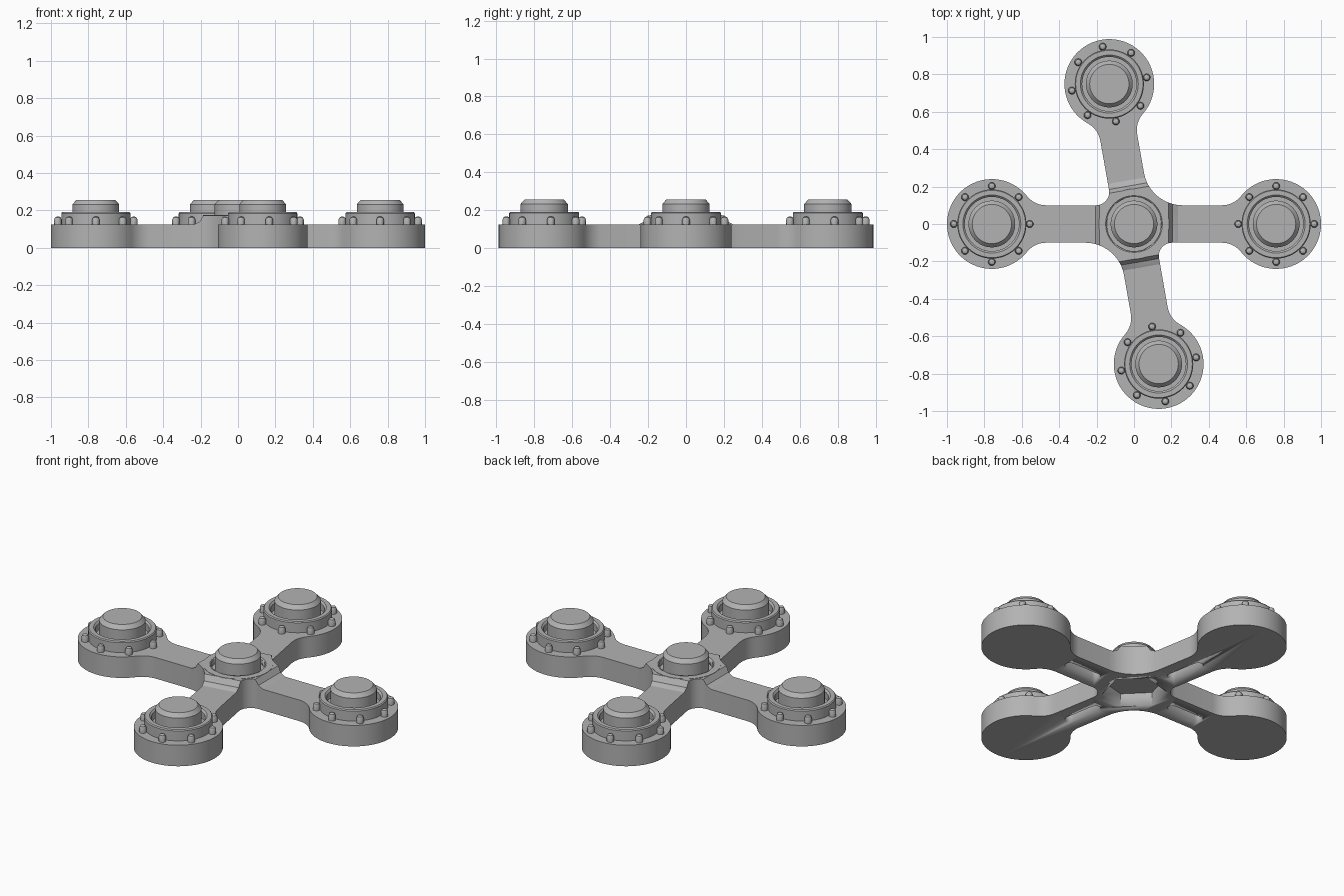
import bpy
import bmesh
from math import sin, cos, radians, atan2, degrees
from mathutils import Vector

cube = bpy.data.objects.get("Cube")
if cube:
    bpy.data.objects.remove(cube, do_unlink=True)

# One plain grey for the whole part
grey = bpy.data.materials.new("plain grey")
grey.use_nodes = True
colour = (0.45, 0.45, 0.45, 1)
grey.diffuse_color = colour
grey.node_tree.nodes["Principled BSDF"].inputs["Base Color"].default_value = colour

ARMS = [0, 100, 180, 280]      # arm directions in degrees
REACH = 0.76                   # hub centre to pad centre
PAD_R, HALF_W = 0.24, 0.10
HUB_R = 0.195
BASE_Z = 0.125


def polar(r, deg, centre=(0, 0)):
    a = radians(deg)
    return Vector((centre[0] + r * cos(a), centre[1] + r * sin(a)))


def turn(p, deg):
    a = radians(deg)
    return Vector((p[0] * cos(a) - p[1] * sin(a), p[0] * sin(a) + p[1] * cos(a)))


def arc(centre, r, start, end, n):
    return [polar(r, start + (end - start) * i / n, centre) for i in range(n + 1)]


def add_prism(bm, outline, z0, z1):
    low = [bm.verts.new((p[0], p[1], z0)) for p in outline]
    high = [bm.verts.new((p[0], p[1], z1)) for p in outline]
    bm.faces.new(low[::-1])
    bm.faces.new(high)
    for i in range(len(low)):
        j = (i + 1) % len(low)
        bm.faces.new((low[i], low[j], high[j], high[i]))


def finish(name, bm, cutter=None):
    bmesh.ops.recalc_face_normals(bm, faces=bm.faces[:])
    mesh = bpy.data.meshes.new(name)
    bm.to_mesh(mesh)
    bm.free()
    mesh.materials.append(grey)
    ob = bpy.data.objects.new(name, mesh)
    bpy.context.collection.objects.link(ob)
    if cutter:
        mod = ob.modifiers.new("pockets", "BOOLEAN")
        mod.operation = "DIFFERENCE"
        mod.solver = "EXACT"
        mod.object = cutter
    bpy.ops.object.select_all(action="DESELECT")
    ob.select_set(True)
    bpy.context.view_layer.objects.active = ob
    bpy.ops.object.shade_smooth_by_angle(angle=radians(30))
    return ob


def hide(ob):
    ob.hide_render = True
    ob.hide_set(True)


def lathe(name, profile, centre, n):
    bm = bmesh.new()
    rings = []
    for r, z in profile:
        rings.append([bm.verts.new((*polar(r, 360 * i / n, centre), z)) for i in range(n)])
    for a, b in zip(rings, rings[1:]):
        for i in range(n):
            j = (i + 1) % n
            bm.faces.new((a[i], a[j], b[j], b[i]))
    bm.faces.new(rings[0][::-1])
    bm.faces.new(rings[-1])
    return finish(name, bm)


def corner(angle, gap):
    """Fillet between two neighbouring arms, touching the hub circle."""
    s = sin(radians(gap / 2))
    r = (HUB_R - HALF_W / s) / (1 / s - 1)
    centre = polar((HALF_W + r) / s, angle + gap / 2)
    return arc(centre, r, angle + 270, angle + gap + 90, 12)


def gap_after(i):
    return (ARMS[(i + 1) % 4] - ARMS[i]) % 360


# Cross-shaped base outline: neck fillet, round pad, neck fillet, hub corner
neck_x, neck_r = 0.47, 0.13
neck_y = HALF_W + neck_r
tilt = degrees(atan2(neck_y, REACH - neck_x))
arm_outline = (arc((neck_x, -neck_y), neck_r, 90, tilt, 8)[:-1]
               + arc((REACH, 0), PAD_R, tilt - 180, 180 - tilt, 48)
               + arc((neck_x, neck_y), neck_r, -tilt, -90, 8)[1:])
base_outline, hub_outline = [], []
for i, angle in enumerate(ARMS):
    fillet = corner(angle, gap_after(i))
    base_outline += [turn(p, angle) for p in arm_outline] + fillet
    hub_outline += [turn((0.3, s * HALF_W), angle) for s in (-1, 1)] + fillet

# Underside pockets: a slot in each arm and a hexagon below the hub
bm = bmesh.new()
slot = arc((0.45, 0), 0.028, -90, 90, 8) + arc((0.27, 0), 0.028, 90, 270, 8)
for angle in ARMS:
    add_prism(bm, [turn(p, angle) for p in slot], -0.05, 0.06)
add_prism(bm, [polar(0.17, 135 + 60 * k) for k in range(6)], -0.05, 0.08)
pockets = finish("pocket_cutter", bm)
hide(pockets)

bm = bmesh.new()
add_prism(bm, base_outline, 0, BASE_Z)
finish("base_plate", bm, pockets)

# Raised hub in two layers, ramped down toward every arm
bm = bmesh.new()
add_prism(bm, arc((0, 0), 0.145, 0, 352.5, 47), 0.1, 0.3)
well = finish("hub_well_cutter", bm)
hide(well)
layers = [("hub_ramp", 0.12, 0.14, 0.245, 0.205, None),
          ("hub_top", 0.14, 0.172, 0.205, 0.185, well)]
for name, z0, z1, d0, d1, cutter in layers:
    bm = bmesh.new()
    add_prism(bm, hub_outline, z0, z1)
    for angle in ARMS:
        normal = turn((z1 - z0, 0), angle).to_3d() + Vector((0, 0, d0 - d1))
        cut = bmesh.ops.bisect_plane(
            bm, geom=bm.verts[:] + bm.edges[:] + bm.faces[:], dist=1e-6,
            plane_co=(*polar(d0, angle), z0), plane_no=normal.normalized(),
            clear_outer=True)
        edges = [e for e in cut["geom_cut"]
                 if isinstance(e, bmesh.types.BMEdge) and e.is_boundary]
        bmesh.ops.edgeloop_fill(bm, edges=edges)
    finish(name, bm, cutter)

# Chamfered buttons, each in a grooved collar
button = [(0.145, 0.14), (0.125, 0.14), (0.125, 0.232), (0.105, 0.255)]
hub_collar = [(0.188, 0.13), (0.188, 0.174), (0.152, 0.174), (0.145, 0.168)]
pad_collar = [(0.185, 0.12), (0.185, 0.184), (0.18, 0.19), (0.155, 0.19), (0.145, 0.18)]
bolt = [(0.02, 0.12), (0.02, 0.15), (0.015, 0.162), (0.007, 0.166)]

lathe("hub_button", hub_collar + button, (0, 0), 48)
for i, angle in enumerate(ARMS):
    centre = polar(REACH, angle)
    lathe(f"pad_button_{i + 1}", pad_collar + button, centre, 48)
    # Ring of round-headed bolts
    for k in range(8):
        lathe(f"pad_{i + 1}_bolt_{k + 1}", bolt, polar(0.203, angle + 45 * k, centre), 12)
